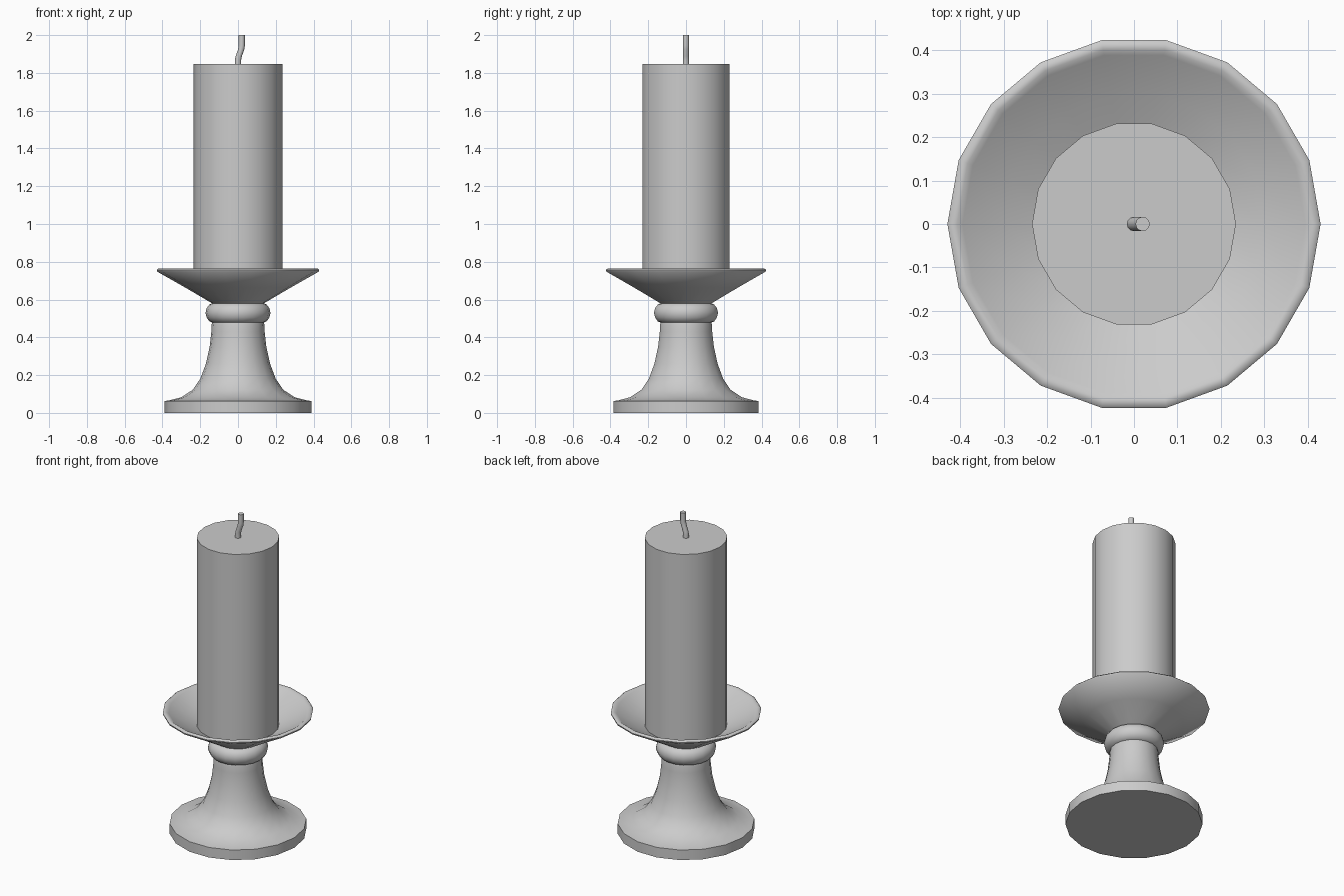
import bpy, bmesh
from math import cos, sin, tau, radians

if "Cube" in bpy.data.objects:
    bpy.data.objects.remove(bpy.data.objects["Cube"])


def rings_mesh(name, rings, sides, cap_start=True, cap_end=True, angle=35):
    """Skin a stack of horizontal rings given as (radius, z, x offset)."""
    bm = bmesh.new()
    loops = [[bm.verts.new((x + r * cos(tau * i / sides), r * sin(tau * i / sides), z))
              for i in range(sides)] for r, z, x in rings]
    for a, b in zip(loops, loops[1:]):
        for i in range(sides):
            j = (i + 1) % sides
            bm.faces.new((a[i], a[j], b[j], b[i]))
    if cap_start:
        bm.faces.new(loops[0][::-1])
    if cap_end:
        bm.faces.new(loops[-1])
    bmesh.ops.recalc_face_normals(bm, faces=bm.faces)
    mesh = bpy.data.meshes.new(name)
    bm.to_mesh(mesh)
    bm.free()
    obj = bpy.data.objects.new(name, mesh)
    bpy.context.collection.objects.link(obj)
    bpy.ops.object.select_all(action='DESELECT')
    obj.select_set(True)
    bpy.context.view_layer.objects.active = obj
    bpy.ops.object.shade_smooth_by_angle(angle=radians(angle))
    return obj


def lathe(name, profile, sides=18, angle=35):
    return rings_mesh(name, [(r, z, 0) for r, z in profile], sides, angle=angle)


# Turned holder: foot disc, flared stem, round collar and shallow dish
foot = [(0.39, 0), (0.39, 0.063)]
stem = [(0.365, 0.066), (0.30, 0.083), (0.24, 0.122), (0.20, 0.18),
        (0.17, 0.26), (0.15, 0.35), (0.141, 0.43), (0.14, 0.465), (0.137, 0.478)]
collar = [(0.152, 0.485), (0.166, 0.505), (0.172, 0.53), (0.166, 0.555),
          (0.152, 0.573), (0.137, 0.58)]
dish = [(0.28, 0.664), (0.428, 0.748), (0.43, 0.757), (0.422, 0.764),
        (0.408, 0.763), (0.395, 0.754), (0.30, 0.702), (0.22, 0.662), (0.14, 0.625)]
lathe("holder", foot + stem + collar + dish, angle=50)

# Pillar candle resting in the dish
lathe("candle", [(0.235, 0.662), (0.235, 1.847)])

# Bent wick
path = [(0, 1.84), (0, 1.868), (0.004, 1.888), (0.017, 1.925), (0.02, 1.945), (0.02, 2.0)]
rings_mesh("wick", [(0.0165, z, x) for x, z in path], 12)
